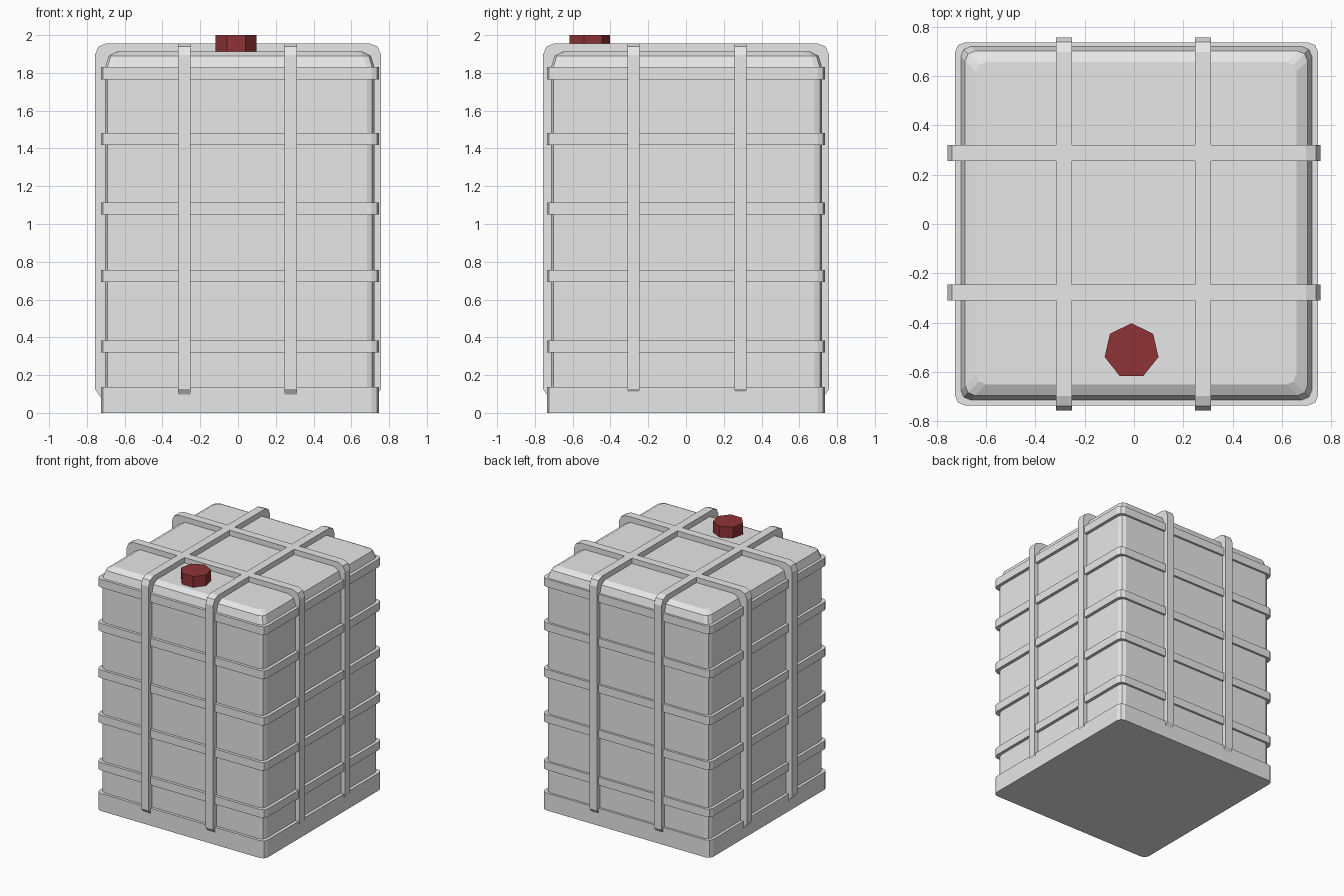
import bpy, bmesh, math
from mathutils import Matrix

cube = bpy.data.objects.get("Cube")
if cube:
    bpy.data.objects.remove(cube, do_unlink=True)


def material(name, rgb):
    m = bpy.data.materials.new(name)
    m.use_nodes = True
    m.diffuse_color = (*rgb, 1)
    m.node_tree.nodes["Principled BSDF"].inputs["Base Color"].default_value = (*rgb, 1)
    return m


GREY = material("light_grey", (0.8, 0.8, 0.8))
RED = material("dark_red", (0.275, 0.034, 0.037))


def finish(name, bm, mat):
    bmesh.ops.recalc_face_normals(bm, faces=bm.faces)
    mesh = bpy.data.meshes.new(name)
    bm.to_mesh(mesh)
    bm.free()
    mesh.materials.append(mat)
    obj = bpy.data.objects.new(name, mesh)
    bpy.context.collection.objects.link(obj)
    return obj


def rounded_rect(x0, x1, y0, y1, r, steps=2):
    """Outline of a rectangle with faceted corners, counter-clockwise."""
    pts = []
    corners = [(x1 - r, y1 - r), (x0 + r, y1 - r), (x0 + r, y0 + r), (x1 - r, y0 + r)]
    for quarter, (cx, cy) in enumerate(corners):
        for s in range(steps + 1):
            a = math.pi / 2 * (quarter + s / steps)
            pts.append((cx + r * math.cos(a), cy + r * math.sin(a)))
    return pts


def loft(name, rect, radius, levels, mat):
    """Stack rounded rectangles; levels hold (height, inset)."""
    x0, x1, y0, y1 = rect
    bm = bmesh.new()
    rings = []
    for z, d in levels:
        outline = rounded_rect(x0 + d, x1 - d, y0 + d, y1 - d, radius)
        rings.append([bm.verts.new((x, y, z)) for x, y in outline])
    n = len(rings[0])
    for low, high in zip(rings, rings[1:]):
        for i in range(n):
            j = (i + 1) % n
            bm.faces.new((low[i], low[j], high[j], high[i]))
    bm.faces.new(rings[0])
    bm.faces.new(rings[-1])
    return finish(name, bm, mat)


def strap(name, offset, turned):
    """Arched band over the tank: a profile in x-z, extruded in y."""
    half, width, top, r = 0.757, 0.065, 1.956, 0.06
    side = [(0.725, 0.08), (half, 0.127)]
    for s in range(3):
        a = math.pi / 4 * s
        side.append((half - r + r * math.cos(a), top - r + r * math.sin(a)))
    profile = side + [(-x, z) for x, z in reversed(side)]
    bm = bmesh.new()
    face = bm.faces.new([bm.verts.new((x, offset - width / 2, z)) for x, z in profile])
    ext = bmesh.ops.extrude_face_region(bm, geom=[face])
    moved = [v for v in ext["geom"] if isinstance(v, bmesh.types.BMVert)]
    bmesh.ops.translate(bm, verts=moved, vec=(0, width, 0))
    if turned:
        bm.transform(Matrix.Rotation(-math.pi / 2, 4, "Z"))
    return finish(name, bm, GREY)


# Tank body with softened top edge
loft("tank_body", (-0.703, 0.722, -0.714, 0.72), 0.04,
     [(0.1, 0), (1.83, 0), (1.89, 0.018), (1.914, 0.063)], GREY)

# Base tray and horizontal hoops share one outline
HOOP = (-0.726, 0.747, -0.736, 0.737)
loft("base_tray", HOOP, 0.04, [(0, 0), (0.138, 0)], GREY)
for i, z in enumerate((0.352, 0.725, 1.082, 1.45, 1.798)):
    loft(f"hoop_{i + 1}", HOOP, 0.04, [(z - 0.032, 0), (z + 0.032, 0)], GREY)

# Vertical straps, two in each direction
strap("side_strap_front", -0.278, False)
strap("side_strap_back", 0.288, False)
strap("front_strap_right", -0.284, True)
strap("front_strap_left", 0.28, True)

# Seven-sided filler cap
bm = bmesh.new()
bmesh.ops.create_cone(bm, cap_ends=True, segments=7, radius1=0.112, radius2=0.112, depth=0.1,
                      matrix=Matrix.Translation((-0.01, -0.515, 1.95)))
finish("filler_cap", bm, RED)
